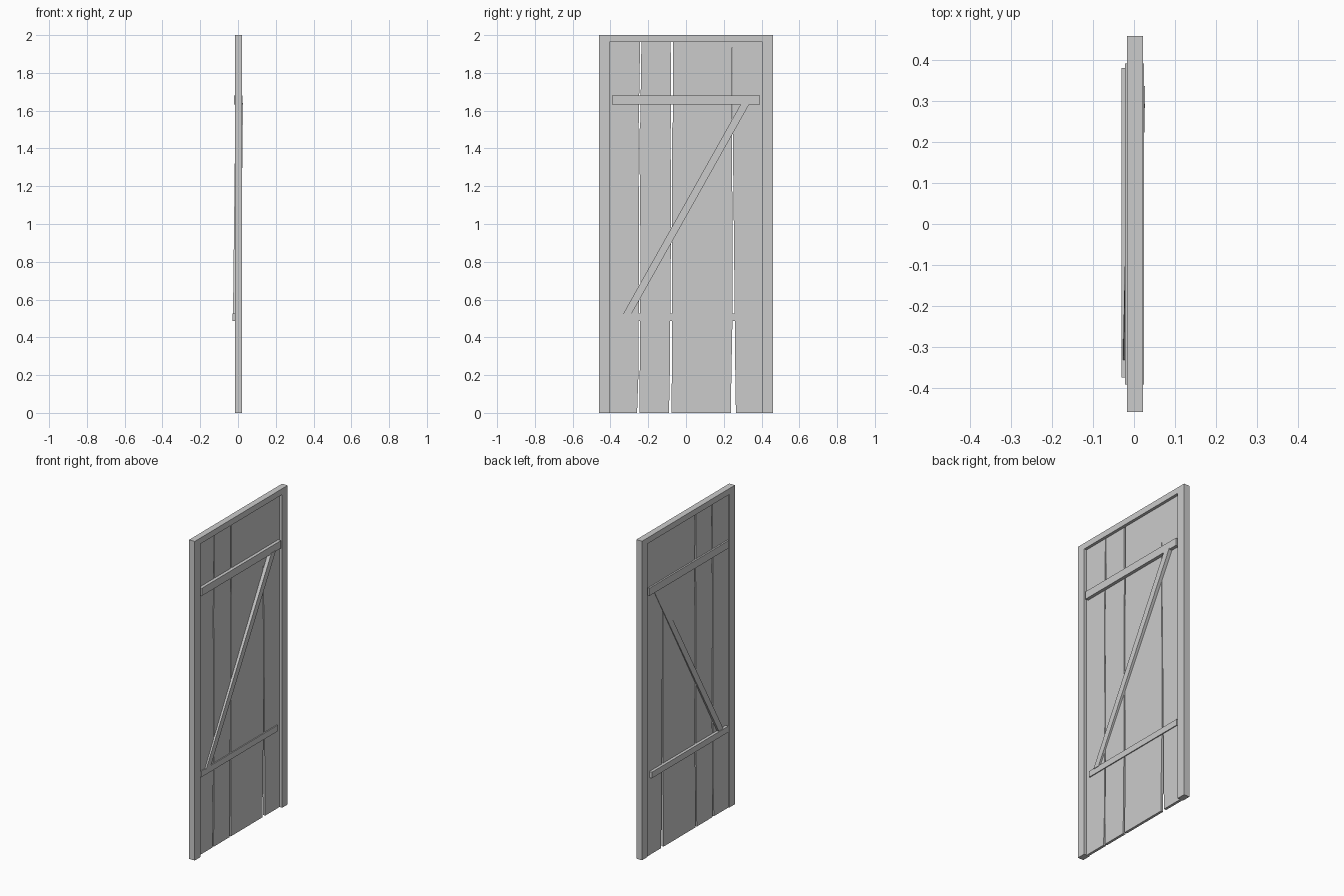
import bpy, bmesh

if "Cube" in bpy.data.objects:
    bpy.data.objects.remove(bpy.data.objects["Cube"])

def prism(name, outline, x0, x1, tilt=lambda z: 0.0):
    """Extrude a (y, z) outline from x0 to x1; tilt shifts x with height."""
    bm = bmesh.new()
    back = [bm.verts.new((x0 + tilt(z), y, z)) for y, z in outline]
    front = [bm.verts.new((x1 + tilt(z), y, z)) for y, z in outline]
    bm.faces.new(back)
    bm.faces.new(front)
    n = len(outline)
    for i in range(n):
        j = (i + 1) % n
        bm.faces.new((back[i], back[j], front[j], front[i]))
    bmesh.ops.recalc_face_normals(bm, faces=bm.faces)
    mesh = bpy.data.meshes.new(name)
    bm.to_mesh(mesh)
    bm.free()
    obj = bpy.data.objects.new(name, mesh)
    bpy.context.collection.objects.link(obj)
    return obj

def bar(name, y0, y1, z0, z1, x0, x1):
    return prism(name, [(y0, z0), (y1, z0), (y1, z1), (y0, z1)], x0, x1)

# Door frame: two posts and a head, open at the bottom
W, IN, TOP, HEAD = 0.46, 0.405, 2.0, 1.963
prism("door_frame", [(-W, 0), (-IN, 0), (-IN, HEAD), (IN, HEAD),
                     (IN, 0), (W, 0), (W, TOP), (-W, TOP)], -0.017, 0.022)

# Uneven gaps between planks: (z, left edge y, right edge y)
gaps = [
    [(0, -0.259, -0.247), (0.2, -0.252, -0.245), (0.87, -0.248, -0.241),
     (1.48, -0.252, -0.247), (1.54, -0.250, -0.242), (HEAD, -0.243, -0.236)],
    [(0, -0.090, -0.077), (0.2, -0.086, -0.075), (0.9, -0.080, -0.073),
     (1.5, -0.081, -0.074), (1.55, -0.079, -0.069), (HEAD, -0.081, -0.070)],
    [(0, 0.238, 0.264), (0.2, 0.240, 0.261), (0.5, 0.246, 0.258),
     (1.0, 0.246, 0.253), (1.45, 0.243, 0.248), (1.58, 0.2445, 0.2455),
     (HEAD, 0.2445, 0.2448)],
]

# Planks between the gaps
lefts = [[(-IN, 0), (-IN, HEAD)]] + [[(r, z) for z, l, r in g] for g in gaps]
rights = [[(l, z) for z, l, r in g] for g in gaps] + [[(IN, 0), (IN, HEAD)]]
for i, (lo, hi) in enumerate(zip(lefts, rights)):
    prism(f"plank_{i + 1}", lo + hi[::-1], -0.012, 0.004)

# Cross battens
bar("upper_batten", -0.393, 0.392, 1.633, 1.681, -0.022, 0.024)
bar("lower_batten", -0.376, 0.381, 0.487, 0.525, -0.030, 0.010)

# Diagonal brace, leaning slightly through the planks
prism("diagonal_brace", [(-0.335, 0.52), (-0.291, 0.52),
                         (0.338, 1.64), (0.293, 1.64)],
      -0.0265, 0.0135, lambda z: (z - 0.52) * 0.0116)
